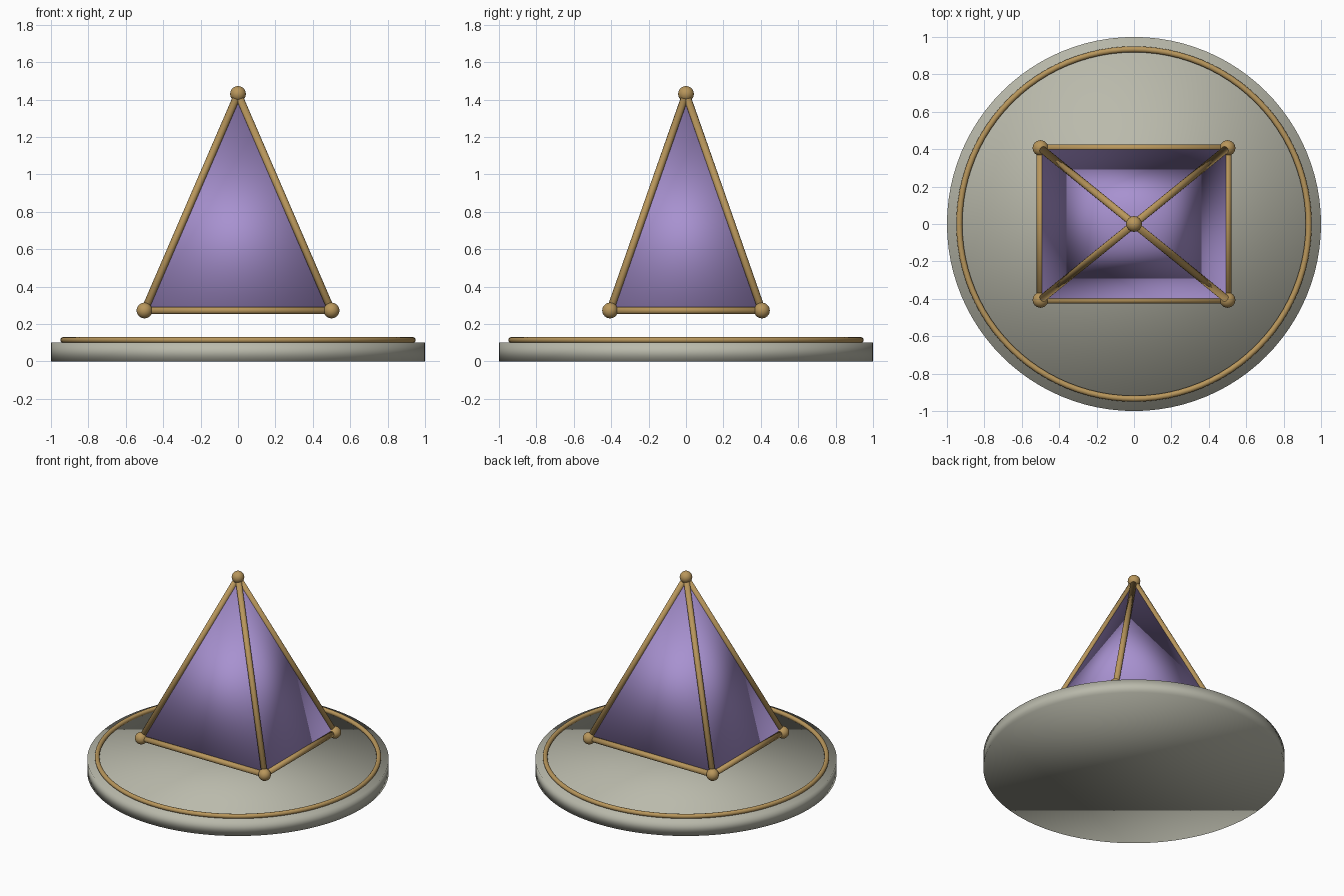
import bpy
from mathutils import Vector

if "Cube" in bpy.data.objects:
    bpy.data.objects.remove(bpy.data.objects["Cube"])


def material(name, rgb):
    m = bpy.data.materials.new(name)
    m.diffuse_color = (*rgb, 1.0)
    m.use_nodes = True
    m.node_tree.nodes["Principled BSDF"].inputs["Base Color"].default_value = m.diffuse_color
    return m


STONE = material("pale stone", (0.49, 0.49, 0.41))
BRASS = material("brass", (0.48, 0.305, 0.105))
LILAC = material("lilac", (0.39, 0.285, 0.63))


def finish(name, mat):
    ob = bpy.context.object
    ob.name = name
    ob.data.materials.append(mat)
    bpy.ops.object.shade_smooth()
    return ob


def rod(name, a, b, radius):
    a, b = Vector(a), Vector(b)
    bpy.ops.mesh.primitive_cylinder_add(vertices=16, radius=radius,
                                        depth=(b - a).length, location=(a + b) / 2)
    ob = finish(name, BRASS)
    ob.rotation_euler = (b - a).to_track_quat('Z', 'Y').to_euler()


def ball(name, p, radius):
    bpy.ops.mesh.primitive_uv_sphere_add(segments=24, ring_count=16,
                                         radius=radius, location=p)
    finish(name, BRASS)


# Round base with an inlaid ring
bpy.ops.mesh.primitive_cylinder_add(vertices=96, radius=1.0, depth=0.1,
                                    location=(0, 0, 0.05))
finish("base_disc", STONE)
bpy.ops.mesh.primitive_torus_add(major_radius=0.934, minor_radius=0.016,
                                 major_segments=96, minor_segments=12,
                                 location=(0, 0, 0.114))
finish("base_ring", BRASS)

# Floating pyramid, closed underneath, with soft normals
HX, HY, Z0, Z1 = 0.50, 0.406, 0.272, 1.43
corners = [(-HX, -HY, Z0), (HX, -HY, Z0), (HX, HY, Z0), (-HX, HY, Z0)]
apex = (0, 0, Z1)
mesh = bpy.data.meshes.new("pyramid")
sides = [(i, (i + 1) % 4, 4) for i in range(4)]
mesh.from_pydata(corners + [apex], [], sides + [(3, 2, 1, 0)])
pyramid = bpy.data.objects.new("pyramid", mesh)
bpy.context.collection.objects.link(pyramid)
mesh.materials.append(LILAC)
for p in mesh.polygons:
    p.use_smooth = True

# Frame rods along every edge, with balls at the corners
for i, c in enumerate(corners):
    rod(f"bottom_rod_{i}", c, corners[(i + 1) % 4], 0.02)
    rod(f"sloping_rod_{i}", c, apex, 0.02)
    ball(f"corner_ball_{i}", c, 0.042)
ball("top_ball", apex, 0.042)
